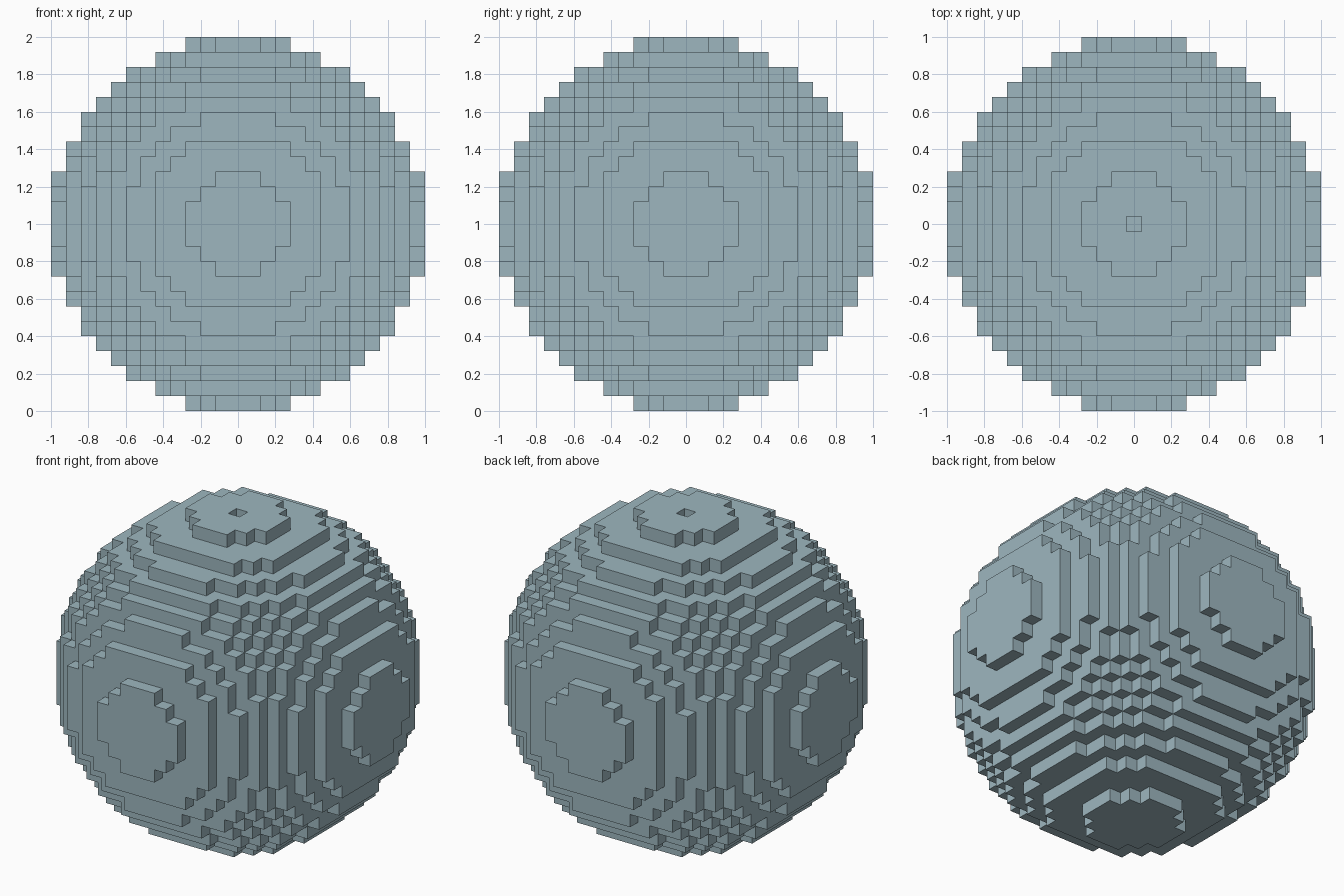
import bpy
import bmesh
from mathutils import Vector

cube = bpy.data.objects.get("Cube")
if cube:
    bpy.data.objects.remove(cube, do_unlink=True)

BLOCK = 0.08          # edge length of one block
REACH = 12            # blocks from the centre block to the outermost layer
RADIUS = REACH + 0.5


def make_material(name, color):
    mat = bpy.data.materials.new(name)
    mat.use_nodes = True
    mat.diffuse_color = color
    mat.node_tree.nodes["Principled BSDF"].inputs["Base Color"].default_value = color
    return mat


# Blocks whose centres lie inside the ball, minus the small pit on top
span = range(-REACH, REACH + 1)
blocks = {(x, y, z) for x in span for y in span for z in span
          if x * x + y * y + z * z <= RADIUS ** 2}
blocks.discard((0, 0, REACH))

# Outer skin: one square wherever a block borders on empty space
bm = bmesh.new()
corners = {}


def corner(p):
    key = tuple(round(c * 2) for c in p)
    if key not in corners:
        corners[key] = bm.verts.new(p * BLOCK + Vector((0, 0, 1)))
    return corners[key]


for block in blocks:
    for axis in range(3):
        for sign in (-1, 1):
            normal = Vector((0, 0, 0))
            normal[axis] = sign
            if tuple(int(b + n) for b, n in zip(block, normal)) in blocks:
                continue
            u = Vector((0, 0, 0))
            u[(axis + 1) % 3] = 0.5
            v = normal.cross(u)
            middle = Vector(block) + normal * 0.5
            bm.faces.new([corner(middle + a * u + b * v)
                          for a, b in ((-1, -1), (1, -1), (1, 1), (-1, 1))])

mesh = bpy.data.meshes.new("block_sphere")
bm.to_mesh(mesh)
bm.free()
mesh.materials.append(make_material("pale blue grey", (0.34, 0.47, 0.52, 1)))
sphere = bpy.data.objects.new("block_sphere", mesh)
bpy.context.collection.objects.link(sphere)
